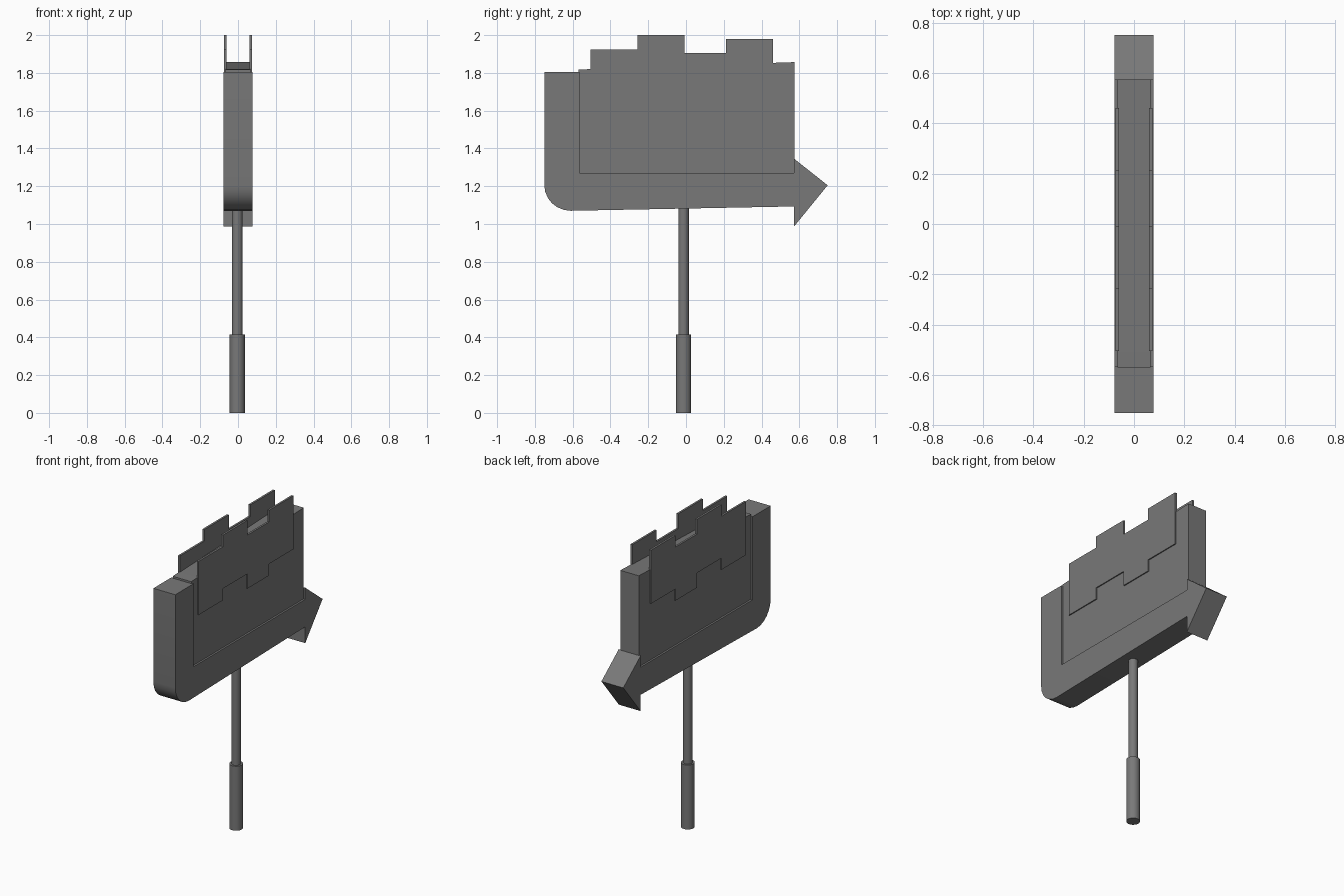
import bpy, bmesh, math

if "Cube" in bpy.data.objects:
    bpy.data.objects.remove(bpy.data.objects["Cube"])

dark = bpy.data.materials.new("dark_grey")
dark.diffuse_color = (0.19, 0.19, 0.19, 1)
dark.use_nodes = True
dark.node_tree.nodes["Principled BSDF"].inputs["Base Color"].default_value = dark.diffuse_color


def smooth(obj):
    bpy.ops.object.select_all(action='DESELECT')
    obj.select_set(True)
    bpy.context.view_layer.objects.active = obj
    bpy.ops.object.shade_smooth_by_angle(angle=math.radians(30))


def extrude_profile(name, profile, x0, x1):
    """Solid made from a (y, z) outline running from x0 to x1."""
    bm = bmesh.new()
    face = bm.faces.new([bm.verts.new((x0, y, z)) for y, z in profile])
    new = bmesh.ops.extrude_face_region(bm, geom=[face])['geom']
    bmesh.ops.translate(bm, vec=(x1 - x0, 0, 0),
                        verts=[v for v in new if isinstance(v, bmesh.types.BMVert)])
    bmesh.ops.recalc_face_normals(bm, faces=bm.faces)
    mesh = bpy.data.meshes.new(name)
    bm.to_mesh(mesh)
    bm.free()
    mesh.materials.append(dark)
    obj = bpy.data.objects.new(name, mesh)
    bpy.context.collection.objects.link(obj)
    return obj


def post(name, radius, z0, z1):
    bpy.ops.mesh.primitive_cylinder_add(vertices=32, radius=radius, depth=z1 - z0,
                                        location=(-0.004, -0.013, (z0 + z1) / 2))
    obj = bpy.context.object
    obj.name = name
    obj.data.materials.append(dark)
    smooth(obj)


# Post: thick sleeve at the foot, thin pole up to the sign
post("post_sleeve", 0.04, 0.0, 0.415)
post("post_pole", 0.028, 0.40, 1.10)

# Bent arrow frame with a rounded lower corner
corner = [(-0.61 - 0.14 * math.cos(a), 1.205 - 0.135 * math.sin(a))
          for a in (math.pi / 2 * i / 6 for i in range(7))]
arrow = [(-0.565, 1.805), (-0.75, 1.805)] + corner + [
    (0.573, 1.093), (0.573, 0.988), (0.75, 1.205), (0.573, 1.345), (0.573, 1.27),
    (-0.565, 1.27)]
smooth(extrude_profile("arrow_frame", arrow, -0.078, 0.078))

# Sign panel inside the bend, its top edge slightly sloped
panel = [(-0.57, 1.265), (0.575, 1.265), (0.575, 1.857), (0.455, 1.853),
         (-0.51, 1.82), (-0.57, 1.817)]
extrude_profile("sign_panel", panel, -0.066, 0.066)

# Stepped skyline plates on both faces: equal blocks shifted up and down
edges = [-0.505, -0.257, -0.008, 0.213, 0.46]
tops = [1.925, 2.0, 1.905, 1.98]
upper = []
for i, top in enumerate(tops):
    upper += [(edges[i], top), (edges[i + 1], top)]
lower = [(y, z - 0.345) for y, z in reversed(upper)]
for side, name in ((-1, "skyline_plate_left"), (1, "skyline_plate_right")):
    extrude_profile(name, upper + lower, side * 0.06, side * 0.073)
